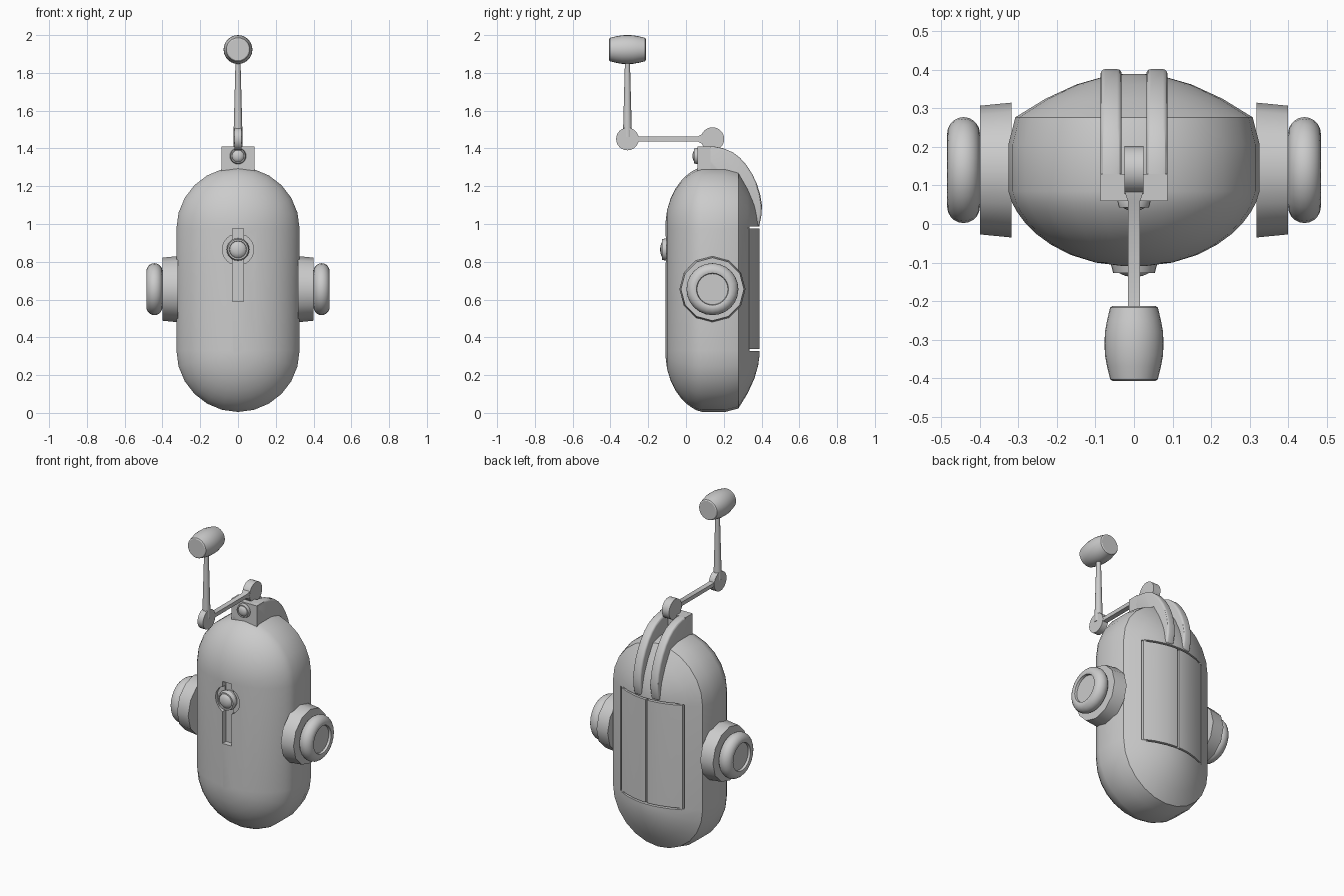
import bpy, bmesh
from math import sin, cos, pi

if "Cube" in bpy.data.objects:
    bpy.data.objects.remove(bpy.data.objects["Cube"])


def finish(name, bm, angle=30, bevel=0):
    bmesh.ops.recalc_face_normals(bm, faces=bm.faces)
    me = bpy.data.meshes.new(name)
    bm.to_mesh(me)
    bm.free()
    ob = bpy.data.objects.new(name, me)
    bpy.context.collection.objects.link(ob)
    if bevel:
        m = ob.modifiers.new("bevel", 'BEVEL')
        m.width, m.segments, m.limit_method = bevel, 3, 'ANGLE'
    smooth(ob, angle)
    return ob


def smooth(ob, angle=30):
    bpy.ops.object.select_all(action='DESELECT')
    ob.select_set(True)
    bpy.context.view_layer.objects.active = ob
    for m in list(ob.modifiers):
        bpy.ops.object.modifier_apply(modifier=m.name)
    bpy.ops.object.shade_smooth_by_angle(angle=angle * pi / 180)


def loft(name, rings, angle=30):
    """Skin closed rings of points and cap both ends."""
    bm = bmesh.new()
    vs = [[bm.verts.new(p) for p in ring] for ring in rings]
    n = len(vs[0])
    for a, b in zip(vs, vs[1:]):
        for i in range(n):
            j = (i + 1) % n
            bm.faces.new((a[i], a[j], b[j], b[i]))
    bm.faces.new(vs[0])
    bm.faces.new(vs[-1])
    return finish(name, bm, angle)


def lathe(name, profile, axis, centre, n=24, angle=30):
    """Turn (radius, offset) points about an axis through centre."""
    cx, cy, cz = centre
    rings = []
    for r, a in profile:
        ring = []
        for i in range(n):
            u, v = r * cos(2 * pi * i / n), r * sin(2 * pi * i / n)
            x, y, z = {'x': (a, u, v), 'y': (u, a, v), 'z': (u, v, a)}[axis]
            ring.append((cx + x, cy + y, cz + z))
        rings.append(ring)
    return loft(name, rings, angle)


def prism(name, yz, x0, x1, bevel=0):
    bm = bmesh.new()
    f = bm.faces.new([bm.verts.new((x0, y, z)) for y, z in yz])
    g = bmesh.ops.extrude_face_region(bm, geom=[f])
    bmesh.ops.translate(bm, vec=(x1 - x0, 0, 0),
                        verts=[v for v in g['geom'] if isinstance(v, bmesh.types.BMVert)])
    return finish(name, bm, 30, bevel)


def box(name, x0, x1, y0, y1, z0, z1):
    return prism(name, [(y0, z0), (y1, z0), (y1, z1), (y0, z1)], x0, x1)


def stadium(r, y, n=12, low=0.331, high=0.975):
    pts = [(r * cos(pi * i / n), y, high + r * sin(pi * i / n)) for i in range(n + 1)]
    return pts + [(-r * cos(pi * i / n), y, low - r * sin(pi * i / n)) for i in range(n + 1)]


# body: nested stadium rings from front to back
profile = [(.03, -.109), (.1, -.1), (.165, -.08), (.215, -.054), (.255, -.025), (.285, .006),
           (.304, .032), (.317, .056), (.326, .085), (.326, .207), (.308, .277), (.23, .325),
           (.15, .362), (.08, .382), (.03, .389)]
body = loft("body", [stadium(r, y) for r, y in profile])

# grooves around the two rear doors, and the keyhole recess in front
cutters = [box("door_groove_low", -.22, .22, .335, .45, .328, .338),
           box("door_groove_high", -.22, .22, .335, .45, .976, .986),
           box("door_groove_middle", -.006, .006, .35, .45, .333, .981)]
for s in (-1, 1):
    cutters.append(box("door_groove_side", s * .215 - .005, s * .215 + .005, .315, .45, .333, .981))
cutters.append(box("slot_cutter", -.03, .03, -.2, -.075, .59, .975))
cutters.append(lathe("dish_cutter", [(.083, -.2), (.083, -.085)], 'y', (0, 0, .865)))
for c in cutters:
    c.hide_render = True
    m = body.modifiers.new("cut", 'BOOLEAN')
    m.operation, m.object, m.solver = 'DIFFERENCE', c, 'EXACT'
smooth(body)
for c in cutters:
    bpy.data.objects.remove(c)

# side collars and rounded knobs
for s, side in ((-1, "left"), (1, "right")):
    lathe(side + "_collar", [(.175, s * .318), (.167, s * .4)], 'x', (0, .14, .655), 12, 35)
    arc = [(.095 + .0425 * cos(t * pi / 10), s * (.4425 + .0425 * sin(t * pi / 10)))
           for t in range(-5, 6)]
    lathe(side + "_knob", arc + [(.085, s * .482), (.082, s * .468), (.01, s * .468)],
          'x', (0, .14, .655))

# front buttons: flared ring with domed centre
button = [(.045, .05), (.06, .0), (.054, -.022), (.046, -.022), (.044, -.016),
          (.036, -.024), (.022, -.03), (.005, -.032)]
lathe("front_button", button, 'y', (0, -.105, .865))
lathe("top_button", [(r * .72, a * .8) for r, a in button], 'y', (0, .06, 1.36))

# top bracket: block in front, two curved fins running down the back
box("bracket_block", -.087, .087, .06, .13, 1.27, 1.41)
fin = [(.06, 1.27), (.06, 1.41), (.15, 1.41), (.2, 1.4), (.25, 1.378), (.286, 1.35), (.32, 1.312),
       (.352, 1.262), (.376, 1.21), (.393, 1.155), (.402, 1.1), (.4, 1.05), (.388, .99),
       (.34, .99), (.32, 1.08), (.26, 1.18), (.17, 1.26)]
for s in (-1, 1):
    prism("bracket_fin", fin, s * .032, s * .087, .012)


def disc(r):
    return [(r, -1), (r, 1)]


# crank arm with round joints
lathe("rear_joint", [(.062, -.025), (.062, .025)], 'x', (0, .14, 1.45))
lathe("front_joint", [(.06, -.019), (.06, .019)], 'x', (0, -.31, 1.45))
loft("crank_arm", [[(-w, y, 1.45 - h), (w, y, 1.45 - h), (w, y, 1.45 + h), (-w, y, 1.45 + h)]
                   for y, w, h in ((-.3, .016, .025), (-.245, .016, .012), (.06, .016, .012),
                                   (.085, .025, .025), (.13, .025, .025))])

# handle rod and barrel grip
lathe("handle_rod", [(.024, 1.46), (.013, 1.87)], 'z', (0, -.31, 0), 16)
grip = [(.056, -.097), (.062, -.093), (.07, -.06), (.0755, -.03), (.0765, 0)]
grip += [(r, -a) for r, a in grip[-2::-1]]
lathe("handle_grip", grip, 'y', (0, -.31, 1.9235))
